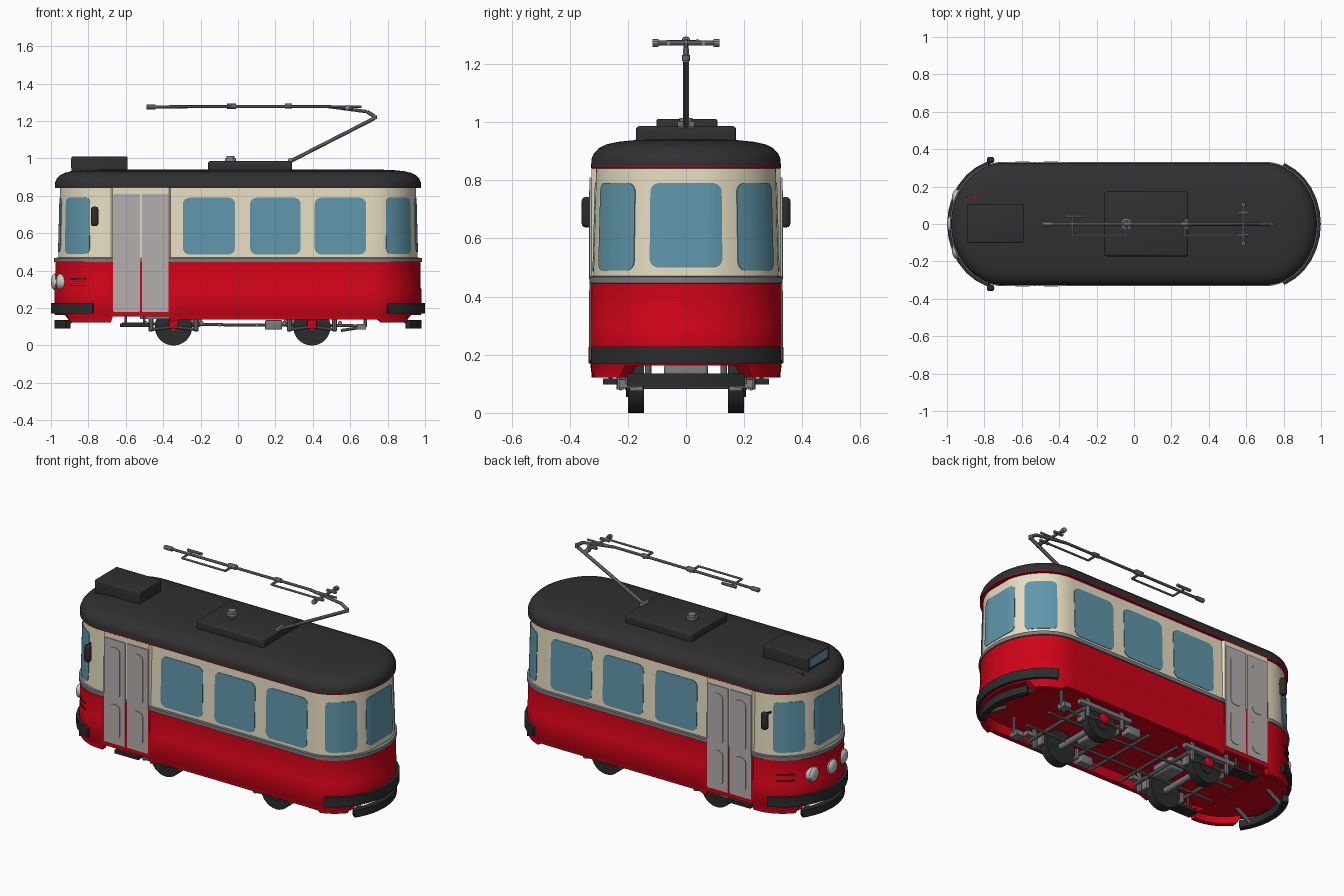
import bpy, bmesh, math
from mathutils import Vector, Matrix

if "Cube" in bpy.data.objects:
    bpy.data.objects.remove(bpy.data.objects["Cube"])

def material(name, r, g, b):
    m = bpy.data.materials.new(name)
    m.diffuse_color = (r, g, b, 1)
    m.use_nodes = True
    m.node_tree.nodes["Principled BSDF"].inputs["Base Color"].default_value = m.diffuse_color
    return m

RED = material("red paint", 0.62, 0.001, 0.009)
CREAM = material("cream paint", 0.82, 0.75, 0.55)
GLASS = material("blue glass", 0.115, 0.31, 0.41)
ROOF = material("dark roof", 0.030, 0.030, 0.031)
DOOR = material("door grey", 0.46, 0.43, 0.43)
METAL = material("mid grey metal", 0.20, 0.205, 0.21)
STEEL = material("light steel", 0.25, 0.25, 0.26)
BLACK = material("black rubber", 0.024, 0.025, 0.025)
LAMP = material("lamp glass", 0.55, 0.57, 0.57)

def make(name, verts, faces, mats, idx=None):
    me = bpy.data.meshes.new(name)
    me.from_pydata(verts, [], faces)
    for m in mats:
        me.materials.append(m)
    if idx:
        me.polygons.foreach_set("material_index", idx)
    bm = bmesh.new(); bm.from_mesh(me)
    bmesh.ops.recalc_face_normals(bm, faces=bm.faces)
    bm.to_mesh(me); bm.free()
    ob = bpy.data.objects.new(name, me)
    bpy.context.collection.objects.link(ob)
    return ob

def from_bm(name, bm, mat):
    me = bpy.data.meshes.new(name)
    bm.to_mesh(me); bm.free()
    me.materials.append(mat)
    ob = bpy.data.objects.new(name, me)
    bpy.context.collection.objects.link(ob)
    return ob

def box(name, c, s, mat, bevel=0.0):
    bm = bmesh.new()
    bmesh.ops.create_cube(bm, size=1, matrix=Matrix.Translation(c) @ Matrix.Diagonal((*s, 1)))
    if bevel:
        bmesh.ops.bevel(bm, geom=bm.edges[:], offset=bevel, segments=3, affect='EDGES', profile=0.5)
    return from_bm(name, bm, mat)

def rods(name, segs, mat, n=10):
    bm = bmesh.new()
    for p, q, r in segs:
        p, q = Vector(p), Vector(q)
        rot = (q - p).to_track_quat('Z', 'Y').to_matrix().to_4x4()
        bmesh.ops.create_cone(bm, cap_ends=True, segments=n, radius1=r, radius2=r,
                              depth=(q - p).length, matrix=Matrix.Translation((p + q) / 2) @ rot)
    return from_bm(name, bm, mat)

def ball(name, c, s, mat):
    bm = bmesh.new()
    bmesh.ops.create_uvsphere(bm, u_segments=20, v_segments=12, radius=1,
                              matrix=Matrix.Translation(c) @ Matrix.Diagonal((*s, 1)))
    return from_bm(name, bm, mat)

# Plan outline: straight sides with elliptical ends, offset outward by o; window band has flatter ends
CX, A, B = 0.70, 0.277, 0.325
def end_point(sx, deg, o, z):
    t = math.radians(deg)
    c = min(math.cos(t), 0.96) if 0.469 < z < 0.8415 else math.cos(t)
    return sx * (CX + (A + o) * c), (B + o) * math.sin(t)

def outline(o, z):
    xs = (-0.68, -0.67, -0.37, -0.36, -0.31, 0, 0.4, 0.68)
    # the wall is flush behind the doors
    side = lambda x: B + (0 if -0.675 < x < -0.365 and 0.17 < z < 0.8415 else o)
    right = [end_point(1, d, o, z) for d in range(-90, 91, 5)]
    left = [end_point(-1, d, o, z) for d in range(90, -91, -5)]
    return right + [(x, side(x)) for x in reversed(xs)] + left + [(x, -side(x)) for x in xs]

def skirt_z(x):
    if abs(x) > 0.9: return 0.163
    if -0.675 < x < -0.365: return 0.155
    return 0.14 if -0.32 < x < 0.75 else 0.122

# Body shell: (offset, height, material of the band above)
PROFILE = [(-0.03, 0.20, 0), (-0.03, 0.13, 0), (0, 0.13, 0), (0.002, 0.168, 0), (0.004, 0.172, 0),
           (0.004, 0.30, 0), (0, 0.308, 0), (0, 0.445, 1), (0.007, 0.446, 1), (0.007, 0.468, 1),
           (-0.006, 0.47, 2), (-0.016, 0.841, 0), (0.001, 0.842, 0), (0.001, 0.848, 3),
           (0.0005, 0.872, 3), (-0.008, 0.892, 3), (-0.025, 0.910, 3), (-0.050, 0.923, 3),
           (-0.09, 0.932, 3), (-0.15, 0.938, 3), (-0.24, 0.941, 3)]
verts, faces, idx = [], [], []
for o, z, m in PROFILE:
    verts += [(x, y, skirt_z(x) if z == 0.13 else z) for x, y in outline(o, z)]
N = len(outline(0, 0))
for k in range(len(PROFILE) - 1):
    for i in range(N):
        j = (i + 1) % N
        faces.append((k * N + i, k * N + j, (k + 1) * N + j, (k + 1) * N + i))
        idx.append(PROFILE[k][2])
faces += [tuple(range(N)), tuple(range(len(verts) - N, len(verts)))]
idx += [0, 3]
make("tram_body", verts, faces, [RED, METAL, CREAM, ROOF], idx)
pan = [end_point(-1, d, -0.01, 0) for d in range(-90, 91, 10)]
make("cab_floor_pan", [(x, y, 0.164) for x, y in pan], [tuple(range(len(pan)))], [RED])

def wall(z):
    if z < 0.47: return 0.0
    return -0.006 - 0.010 * (z - 0.47) / 0.371

# Plate with rounded corners wrapped on a side (u = x) or an end (u = degrees)
def plate(name, kind, s, u0, u1, z0, z1, r, out, mat, inn=-0.01, flat=False):
    ru = r if kind == "side" else math.degrees(r / 0.3)
    us = []
    for k in range(7):
        us.append((u0 + ru * (1 - math.cos(k * math.pi / 12)), r * (1 - math.sin(k * math.pi / 12))))
    mid = [(u0 + ru + (u1 - u0 - 2 * ru) * k / 12, 0) for k in range(1, 12)]
    cols = us + mid + [(u0 + u1 - u, d) for u, d in reversed(us)]
    if r == 0:
        cols = [(u0 + (u1 - u0) * k / 24, 0) for k in range(25)]
    v, f = [], []
    for u, d in cols:
        for z, off in ((z0 + d, out), (z1 - d, out), (z1 - d, inn), (z0 + d, inn)):
            o = off + (0 if flat else wall(z))
            x, y = (u, s * (B + o)) if kind == "side" else end_point(s, u, o, z)
            v.append((x, y, z))
    for c in range(len(cols) - 1):
        for e in range(4):
            f.append((c * 4 + e, c * 4 + (e + 1) % 4, c * 4 + 4 + (e + 1) % 4, c * 4 + 4 + e))
    f += [(0, 1, 2, 3), tuple(len(v) - 4 + e for e in range(4))]
    return make(name, v, f, [mat])

# Side windows and double doors
for s, tag in ((-1, "front"), (1, "back")):
    for i, (a, b) in enumerate(((-0.295, -0.015), (0.065, 0.335), (0.41, 0.685))):
        plate(f"{tag}_window_{i+1}", "side", s, a, b, 0.487, 0.79, 0.035, 0.003, GLASS)
    plate(f"{tag}_door_frame", "side", s, -0.68, -0.364, 0.155, 0.448, 0, 0.004, RED, flat=True)
    for i, a in enumerate((-0.667, -0.514)):
        plate(f"{tag}_door_leaf_{i+1}", "side", s, a, a + 0.142, 0.18, 0.81, 0.006, 0.006, DOOR, flat=True)
        plate(f"{tag}_door_upper_panel_{i+1}", "side", s, a + 0.034, a + 0.108, 0.46, 0.765, 0.03, 0.009, DOOR, flat=True)
        plate(f"{tag}_door_lower_panel_{i+1}", "side", s, a + 0.034, a + 0.108, 0.215, 0.42, 0.03, 0.009, DOOR, flat=True)
    # Mirror, door step and vent slots
    box(f"{tag}_mirror", (-0.767, s * 0.342, 0.69), (0.04, 0.034, 0.105), BLACK, 0.014)
    rods(f"{tag}_mirror_arm", [((-0.78, s * 0.30, 0.73), (-0.767, s * 0.342, 0.73), 0.006)], BLACK)
    box(f"{tag}_door_step", (-0.55, s * 0.25, 0.108), (0.16, 0.07, 0.02), BLACK)
    rods(f"{tag}_step_hangers", [((x, s * 0.26, 0.11), (x, s * 0.26, 0.2), 0.007) for x in (-0.6, -0.5)], METAL)
    for i, z in enumerate((0.32, 0.357)):
        plate(f"{tag}_vent_slot_{i+1}", "end", -1, s * 46, s * 66, z - 0.003, z + 0.003, 0, 0.006, BLACK)

# Windows, bumpers and guards of both ends
for s, tag, wrap in ((-1, "left", 75), (1, "right", 70)):
    plate(f"{tag}_end_window", "end", s, -23, 23, 0.50, 0.79, 0.03, 0.003, GLASS)
    for t in (-1, 1):
        plate(f"{tag}_corner_window", "end", s, t * 52 - 18, t * 52 + 18, 0.49, 0.79, 0.03, 0.003, GLASS)
        rods(f"{tag}_guard_bracket", [((s * 0.93, t * 0.13, 0.11), (s * 0.80, t * 0.13, 0.19), 0.012)], METAL)
    plate(f"{tag}_bumper", "end", s, -wrap, wrap, 0.17, 0.228, 0.008, 0.022, BLACK)
    plate(f"{tag}_guard", "end", s, -38, 38, 0.09, 0.135, 0.004, 0.005, BLACK, inn=-0.03)

# Headlights
for i, y in enumerate((-0.14, 0, 0.14)):
    x = -(CX + A * math.sqrt(1 - (y / B) ** 2))
    rods(f"headlight_rim_{i+1}", [((x + 0.04, y, 0.34), (x - 0.006, y, 0.34), 0.044)], LAMP, 24)
    ball(f"headlight_{i+1}", (x - 0.005, y, 0.34), (0.018, 0.042, 0.042), LAMP)

# Roof equipment
box("roof_box", (0.065, 0, 0.955), (0.45, 0.345, 0.062), ROOF, 0.012)
box("destination_box", (-0.74, 0.003, 0.965), (0.30, 0.21, 0.09), ROOF, 0.006)
box("destination_glass", (-0.889, 0.003, 0.973), (0.006, 0.17, 0.05), GLASS)
rods("roof_insulator", [((-0.04, 0, 0.98), (-0.04, 0, 1.0), 0.03), ((-0.04, 0, 1.0), (-0.04, 0, 1.014), 0.022)], STEEL, 16)
rods("roof_markers", [((x, 0.143, 0.90), (x, 0.143, 0.933), 0.011) for x in (-0.885, -0.85)], RED, 3)

# Current collector: folded arm, long pole and side rods
rods("collector_arm", [((0.28, 0, 0.985), (0.73, 0, 1.215), 0.010), ((0.73, 0, 1.21), (0.73, 0, 1.23), 0.013),
     ((0.73, 0, 1.225), (0.69, 0, 1.25), 0.010), ((0.69, 0, 1.25), (0.48, 0, 1.278), 0.009),
     ((0.48, 0, 1.278), (-0.48, 0, 1.276), 0.008), ((-0.49, 0, 1.276), (-0.44, 0, 1.276), 0.013),
     ((0.28, -0.03, 0.99), (0.28, 0.03, 0.99), 0.013)], STEEL)
rods("collector_side_rods", [((-0.33, -0.065, 1.276), (-0.04, -0.065, 1.276), 0.006),
     ((0.27, -0.065, 1.276), (0.585, -0.065, 1.276), 0.006),
     ((-0.33, -0.065, 1.276), (-0.33, 0.04, 1.276), 0.006), ((-0.04, -0.065, 1.276), (-0.04, 0.02, 1.276), 0.007),
     ((0.27, -0.065, 1.276), (0.27, 0.02, 1.276), 0.007), ((-0.365, 0.04, 1.276), (-0.27, 0.04, 1.276), 0.009),
     ((-0.06, 0, 1.28), (-0.01, 0, 1.28), 0.015), ((0.25, 0, 1.28), (0.29, 0, 1.28), 0.013),
     ((0.48, 0, 1.276), (0.66, 0, 1.276), 0.006)], STEEL)
rods("collector_crossbar", [((0.585, -0.115, 1.272), (0.585, 0.115, 1.272), 0.008)] +
     [((0.585, t * 0.095, 1.272), (0.585, t * 0.115, 1.272), 0.014) for t in (-1, 1)] +
     [((0.555, t * 0.06, 1.272), (0.615, t * 0.06, 1.272), 0.009) for t in (-1, 1)], STEEL)

# Running gear: wheels, axles, frames, springs and brake rods
for i, x in enumerate((-0.345, 0.395)):
    rods(f"axle_{i+1}", [((x, -0.21, 0.1), (x, 0.21, 0.1), 0.018)], METAL, 12)
    box(f"motor_{i+1}", (x + (0.1 if i == 0 else -0.1), 0, 0.135), (0.10, 0.15, 0.07), METAL, 0.012)
    for s in (-1, 1):
        rods(f"wheel_{i+1}", [((x, s * 0.145, 0.1), (x, s * 0.2, 0.1), 0.1)], BLACK, 32)
        rods(f"wheel_hub_{i+1}", [((x, s * 0.198, 0.1), (x, s * 0.207, 0.1), 0.045)], BLACK, 16)
        box(f"axle_box_{i+1}", (x, s * 0.22, 0.112), (0.05, 0.03, 0.05), RED, 0.006)
        box(f"side_frame_{i+1}", (x, s * 0.225, 0.155), (0.36, 0.03, 0.025), METAL)
        for t in (-1, 1):
            rods(f"spring_{i+1}", [((x + t * 0.12, s * 0.225, 0.08), (x + t * 0.12, s * 0.225, 0.2), 0.014),
                 ((x + t * 0.12, s * 0.225, 0.085), (x, s * 0.225, 0.1), 0.008)], METAL)
            box(f"brake_shoe_{i+1}", (x + t * 0.122, s * 0.17, 0.105), (0.022, 0.045, 0.06), METAL, 0.004)
    for t in (-1, 1):
        rods(f"cross_beam_{i+1}", [((x + t * 0.15, -0.23, 0.12), (x + t * 0.15, 0.23, 0.12), 0.011)], METAL)
for s in (-1, 1):
    rods("brake_rod", [((-0.62, s * 0.09, 0.115), (0.68, s * 0.09, 0.105), 0.008)], METAL)
    rods("frame_strut", [((0.55, s * 0.2, 0.08), (0.68, s * 0.2, 0.10), 0.008),
                         ((0.68, s * 0.2, 0.10), (0.68, s * 0.2, 0.2), 0.01)], METAL)
    box("end_guard_plate", (0.66, s * 0.2, 0.1), (0.05, 0.06, 0.03), METAL)
    box("underfloor_box", (0.19, s * 0.2, 0.11), (0.09, 0.06, 0.05), METAL, 0.006)
rods("underfloor_crossbar", [((x, -0.24, 0.11), (x, 0.24, 0.11), 0.009) for x in (-0.1, 0.1)], METAL)

# Smooth shading with sharp edges kept
for ob in bpy.data.objects:
    ob.select_set(True)
bpy.context.view_layer.objects.active = bpy.data.objects["tram_body"]
bpy.ops.object.shade_smooth_by_angle(angle=math.radians(35))
